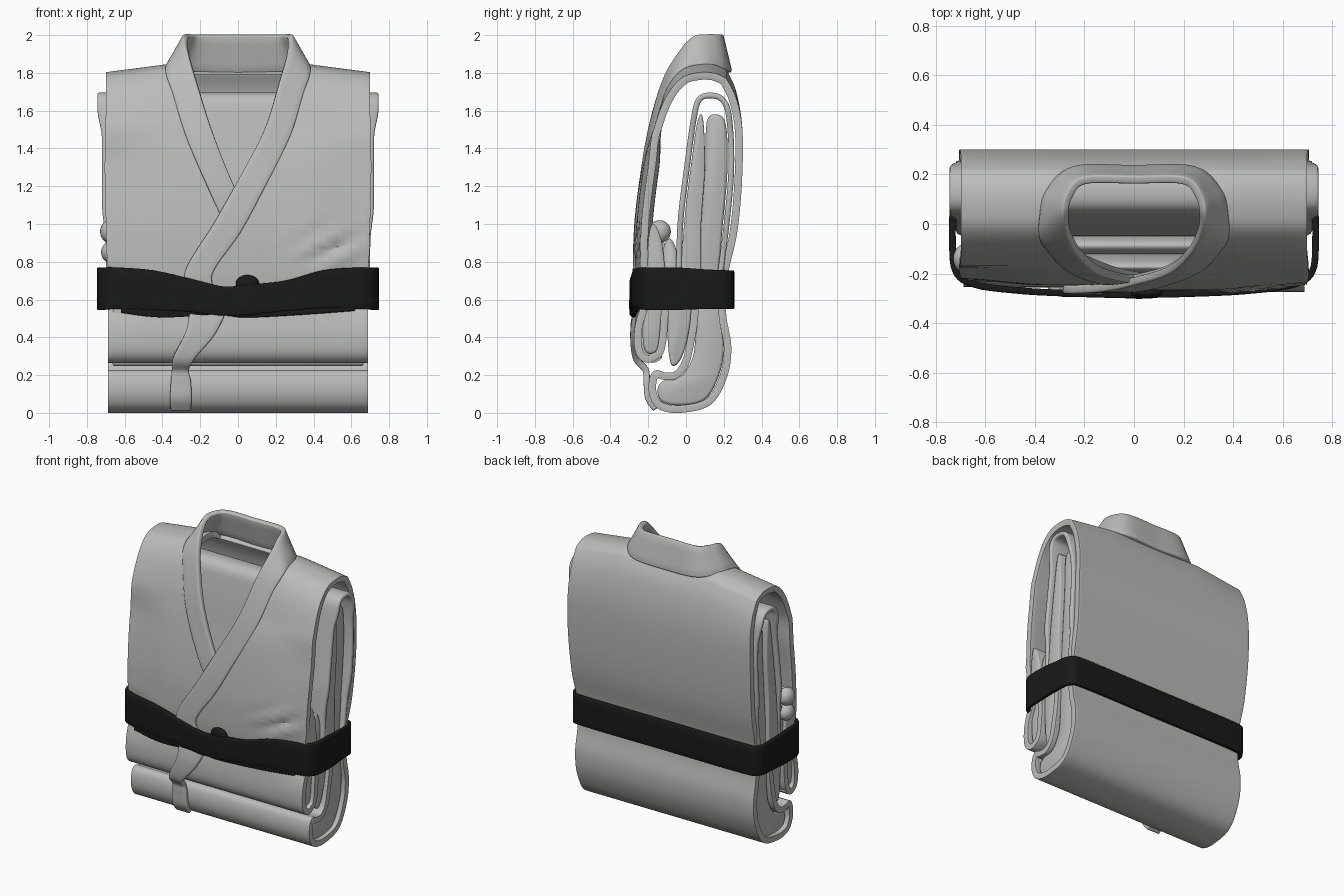
import bpy, bmesh, math
from mathutils import Vector

if "Cube" in bpy.data.objects:
    bpy.data.objects.remove(bpy.data.objects["Cube"])


def material(name, c):
    m = bpy.data.materials.new(name)
    m.diffuse_color = (*c, 1)
    m.use_nodes = True
    m.node_tree.nodes["Principled BSDF"].inputs["Base Color"].default_value = m.diffuse_color
    return m


CLOTH = material("grey cloth", (0.5, 0.5, 0.49))
BLACK = material("black belt", (0.01, 0.01, 0.01))


def spline(pts, n=6, closed=False):
    """Catmull-Rom samples through tuples of any size."""
    out, k = [], len(pts)
    at = (lambda i: pts[i % k]) if closed else (lambda i: pts[max(0, min(k - 1, i))])
    for i in range(k if closed else k - 1):
        for s in range(n):
            t = s / n
            out.append(tuple(
                0.5 * (2 * b + (c - a) * t + (2 * a - 5 * b + 4 * c - d) * t * t
                       + (3 * b - a - 3 * c + d) * t ** 3)
                for a, b, c, d in zip(at(i - 1), at(i), at(i + 1), at(i + 2))))
    if not closed:
        out.append(tuple(pts[-1]))
    return out


def smooth(a, b, v):
    t = max(0.0, min(1.0, (v - a) / (b - a)))
    return t * t * (3 - 2 * t)


def finish(name, bm, mat, thick=0, bevel=0.01):
    bmesh.ops.recalc_face_normals(bm, faces=bm.faces)
    me = bpy.data.meshes.new(name)
    bm.to_mesh(me)
    bm.free()
    me.materials.append(mat)
    ob = bpy.data.objects.new(name, me)
    bpy.context.collection.objects.link(ob)
    bpy.ops.object.select_all(action='DESELECT')
    ob.select_set(True)
    bpy.context.view_layer.objects.active = ob
    if thick:
        m = ob.modifiers.new("thickness", 'SOLIDIFY')
        m.thickness, m.offset = thick, 0
        bpy.ops.object.modifier_apply(modifier=m.name)
    if bevel:
        m = ob.modifiers.new("soft edge", 'BEVEL')
        m.width, m.segments = bevel, 2
        m.limit_method, m.angle_limit = 'ANGLE', math.radians(55)
        bpy.ops.object.modifier_apply(modifier=m.name)
    bpy.ops.object.shade_smooth_by_angle(angle=math.radians(50))
    return ob


def sheet(name, grids, mat, thick, bevel=0.01, closed=False):
    """Cloth made of grids of points, welded where they meet."""
    bm = bmesh.new()
    for rows in grids:
        vs = [[bm.verts.new(p) for p in r] for r in rows]
        if closed:
            vs.append(vs[0])
        for r, q in zip(vs, vs[1:]):
            for i in range(len(r) - 1):
                bm.faces.new((r[i], r[i + 1], q[i + 1], q[i]))
    bmesh.ops.remove_doubles(bm, verts=bm.verts, dist=0.0005)
    return finish(name, bm, mat, thick, bevel)


def prism(name, outline, w, mat):
    """Closed y-z outline stretched from -w to w."""
    pts = spline(outline, 5, True)
    bm = bmesh.new()
    a, b = [[bm.verts.new((x, y, z)) for y, z in pts] for x in (-w, w)]
    for i in range(len(pts)):
        j = (i + 1) % len(pts)
        bm.faces.new((a[i], a[j], b[j], b[i]))
    bm.faces.new(a)
    bm.faces.new(b)
    return finish(name, bm, mat, 0, 0.015)


def blob(name, loc, size, mat):
    bm = bmesh.new()
    bmesh.ops.create_uvsphere(bm, u_segments=24, v_segments=14, radius=1)
    for v in bm.verts:
        v.co = Vector(loc) + Vector([a * b for a, b in zip(v.co, size)])
    return finish(name, bm, mat, 0, 0)


def lerp(a, b, n):
    return [a + (b - a) * i / n for i in range(n + 1)]


def cloth_point(x, y, z, shift=0.0):
    """Shoulder slope, bowed front, belt squeeze and sash creases on the jacket."""
    x *= 1 - 0.01 * (1 - smooth(0.7, 0.9, z)) + 0.015 * math.exp(-((z - 1.3) / 0.3) ** 2)
    if y < -0.15:
        y += 0.05 * smooth(0.42, 0.68, abs(x)) * math.exp(-((z - 0.66) / 0.11) ** 2)
        y += 0.025 * smooth(0.35, 0.7, abs(x)) * smooth(0.7, 0.9, z) * smooth(-0.15, -0.2, y)
        y += shift * (1 - smooth(1.3, 1.6, z))
        if shift < 0:
            mask = math.exp(-((x - 0.5) / 0.16) ** 2 - ((z - 0.87) / 0.09) ** 2)
            y -= 0.018 * mask * math.sin(48 * (z - 0.75 - (x - 0.2) * 0.5))
    z += 0.13 * (0.7 - max(min(abs(x), 0.7), 0.35)) * smooth(1.45, 1.75, z)
    return (x, y, z)


# jacket: back with curled hem, two front panels welded at the shoulders
W = 0.695
back = spline([(.2, 1.755), (.25, 1.65), (.28, 1.48), (.275, 1.2), (.25, .95), (.205, .75),
               (.19, .62), (.195, .5), (.22, .35), (.2, .2), (.12, .06), (-.03, .02),
               (-.13, .035), (-.17, .085), (-.178, .15), (-.16, .205), (-.115, .195),
               (-.055, .2), (-.005, .26), (.025, .38), (.045, .52), (.04, .68)])
# y, z, inner edge of left panel, inner edge of right panel
front = spline([(.2, 1.755, -.27, .27), (.14, 1.78, -.29, .29), (.06, 1.78, -.3, .3),
                (-.02, 1.75, -.29, .29), (-.1, 1.64, -.25, .25), (-.17, 1.43, -.15, .15),
                (-.21, 1.2, -.05, .02), (-.235, .95, .1, -.13), (-.235, .75, .2, -.24),
                (-.225, .6, .2, -.24), (-.245, .42, .3, -.24), (-.235, .32, .3, -.28),
                (-.19, .285, .3, -.28), (-.14, .32, .3, -.28), (-.12, .42, .3, -.28),
                (-.11, .6, .3, -.28)])
cols = lerp(-W, -.27, 24) + lerp(-.27, .27, 12)[1:-1] + lerp(.27, W, 24)
sheet("jacket", [
    [[cloth_point(x, y, z) for x in cols] for y, z in back],
    [[cloth_point(x, y, z, 0.01) for x in lerp(-W, l, 24)] for y, z, l, r in front],
    [[cloth_point(x, y, z, -0.01) for x in lerp(r, W, 24)] for y, z, l, r in front],
], CLOTH, 0.04)

# collar: inner edge xyz, outer edge xyz from back centre down each side
neck = [(.2, .175, 2.0, .24, .22, 1.81), (.262, .11, 2.0, .345, .13, 1.83),
        (.275, .04, 1.985, .37, .03, 1.83), (.262, -.03, 1.9, .375, -.05, 1.78),
        (.222, -.11, 1.76, .345, -.1, 1.69), (.14, -.185, 1.5, .27, -.178, 1.45)]
right = neck + [(0, -.23, 1.23, .13, -.235, 1.17), (-.13, -.257, 1.0, .01, -.257, .95),
                (-.28, -.265, .75, -.14, -.265, .72), (-.26, -.257, .6, -.06, -.257, .58),
                (-.27, -.278, .45, -.12, -.278, .42), (-.34, -.265, .3, -.23, -.265, .29),
                (-.35, -.215, .23, -.26, -.215, .23), (-.355, -.208, .17, -.25, -.208, .17),
                (-.36, -.2, .08, -.245, -.2, .08), (-.355, -.16, .02, -.25, -.16, .02)]
left = [(-a, b, c, -d, e, f) for a, b, c, d, e, f in neck]
left += [(-.03, -.217, 1.22, -.15, -.226, 1.17), (.06, -.222, 1.05, -.07, -.227, 1.0)]
path = spline(left[::-1] + [(0, .178, 2.0, 0, .223, 1.8)] + right, 6)
sheet("collar", [[[Vector(p[:3]).lerp(Vector(p[3:]), i / 4) for i in range(5)] for p in path]],
      CLOTH, 0.034, 0.008)

# folded sleeve inside the jacket, flaring out at the top
rows = []
for y, z in spline([(-.04, .65), (-.03, 1.0), (.005, 1.3), (.04, 1.55), (.07, 1.66), (.14, 1.68),
                    (.2, 1.65), (.23, 1.55), (.24, 1.3), (.215, 1.0), (.17, .65)]):
    h = .7 + .02 * smooth(.9, 1.1, z) + .025 * smooth(1.45, 1.62, z)
    rows.append([(x, y, z) for x in lerp(-h, h, 12)])
sheet("folded_sleeve", [rows], CLOTH, 0.03)
prism("sleeve_filling_front", [(-.025, .65), (-.01, 1.0), (.025, 1.3), (.06, 1.54), (.09, 1.56),
                               (.1, 1.3), (.08, 1.0), (.07, .65)], .695, CLOTH)
prism("sleeve_filling_back", [(.06, .65), (.08, 1.0), (.1, 1.3), (.11, 1.54), (.16, 1.58),
                              (.21, 1.53), (.22, 1.3), (.195, 1.0), (.155, .65)], .67, CLOTH)

# layers filling the rolled hems and the waist
prism("upper_roll_filling", [(-.22, .68), (-.23, .42), (-.21, .32), (-.15, .33), (-.13, .45),
                             (-.12, .68)], .665, CLOTH)
prism("lower_roll_filling", [(.17, .65), (.2, .36), (.175, .2), (.1, .07), (-.03, .04),
                             (-.13, .06), (-.15, .13), (-.11, .175), (-.03, .19), (.03, .28),
                             (.05, .4), (.06, .65)], .665, CLOTH)
prism("middle_filling", [(-.08, .26), (-.03, .28), (.01, .4), (.03, .55), (.01, .72), (-.1, .72),
                         (-.1, .45)], .665, CLOTH)
prism("waist_folds_front", [(-.2, .62), (-.205, .82), (-.195, .95), (-.175, 1.0), (-.145, .96),
                            (-.12, .85), (-.11, .62)], .69, CLOTH)
prism("waist_folds_back", [(-.12, .62), (-.13, .8), (-.11, .9), (-.08, .92), (-.05, .86),
                           (-.035, .75), (-.03, .62)], .67, CLOTH)
for i, (x, z, r) in enumerate([(-.68, .96, .06), (-.675, .85, .055)]):
    blob("side_fold_%d" % i, (x, -.14, z), (.05, .06, r), CLOTH)

# belt: x, y, lower z, upper z around the waist
side = [(.64, -.245, .55, .77), (.72, -.19, .545, .77), (.733, -.05, .545, .77),
        (.728, .1, .55, .76), (.71, .21, .55, .755), (.6, .24, .55, .755)]
loop = [(.05, -.285, .52, .68), (.25, -.28, .54, .7), (.45, -.27, .555, .755)] + side
loop += [(0, .24, .55, .755)] + [(-a, b, c, d) for a, b, c, d in side[::-1]]
loop += [(-.45, -.27, .545, .755), (-.25, -.28, .535, .71), (-.08, -.285, .515, .67)]


def band(name, pts, thick, closed):
    rows = [[(x, y, z) for z in lerp(lo, hi, 4)] for x, y, lo, hi in spline(pts, 6, closed)]
    sheet(name, [rows], BLACK, thick, 0.006, closed)


band("belt", loop, 0.027, True)
band("belt_under_layer", [(-.62, -.255, .53, .6), (-.4, -.272, .505, .6), (-.1, -.276, .52, .6),
                          (.05, -.276, .505, .6), (.35, -.272, .52, .6), (.62, -.255, .54, .6)],
     0.02, False)
blob("belt_knot_top", (.05, -.278, .685), (.062, .022, .045), BLACK)
blob("belt_knot_bottom", (.02, -.28, .575), (.13, .022, .07), BLACK)
